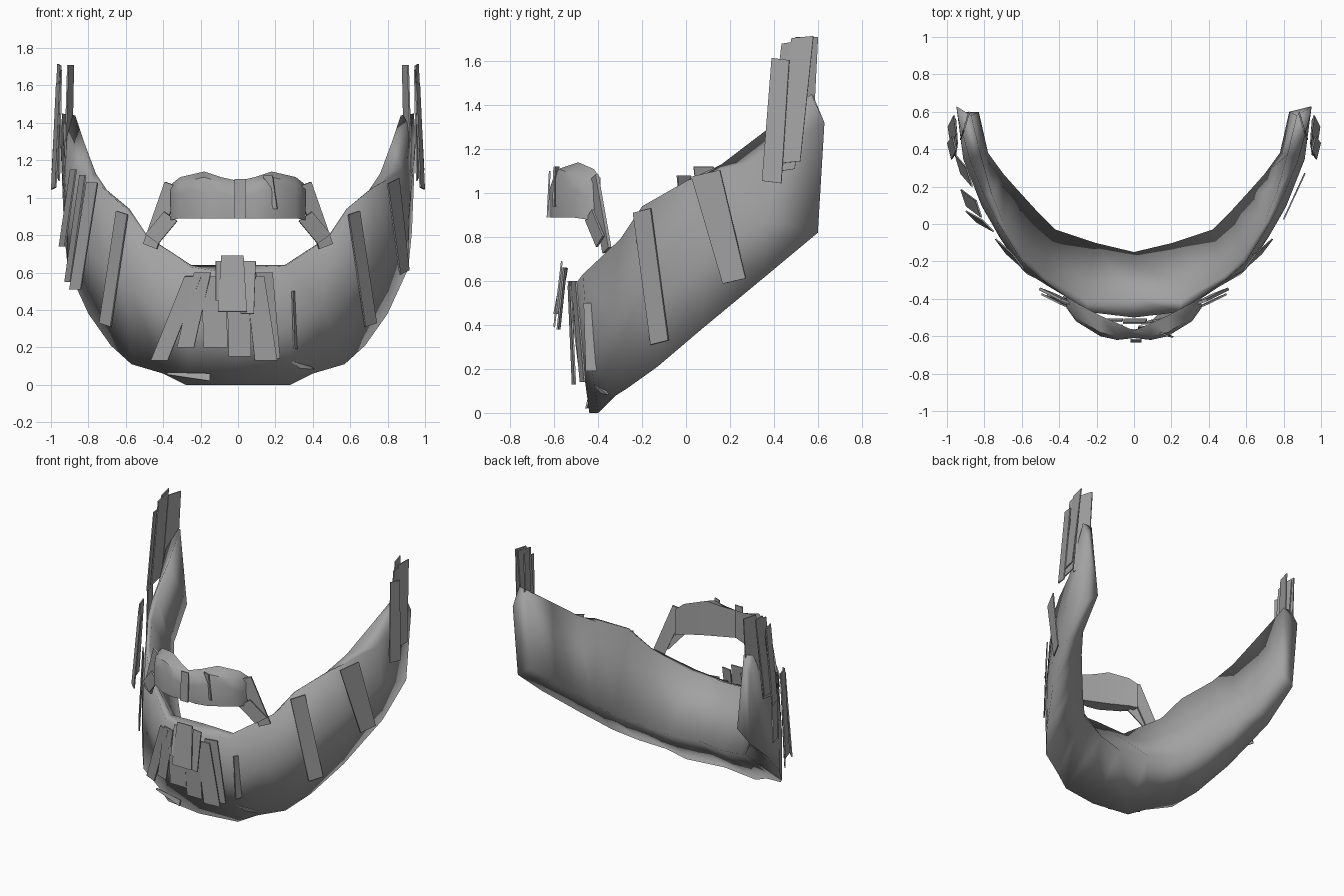
import bpy, bmesh
from mathutils import Vector

default = bpy.data.objects.get("Cube")
if default:
    bpy.data.objects.remove(default, do_unlink=True)

grey = bpy.data.materials.new("hair grey")
grey.use_nodes = True
tone = (0.36, 0.36, 0.36, 1)
grey.diffuse_color = tone
grey.node_tree.nodes["Principled BSDF"].inputs["Base Color"].default_value = tone


def finish(name, bm, angle=0.5):
    """Turn a bmesh into a grey object with smooth shading and sharp edges."""
    bmesh.ops.recalc_face_normals(bm, faces=bm.faces)
    mesh = bpy.data.meshes.new(name)
    bm.to_mesh(mesh)
    bm.free()
    mesh.materials.append(grey)
    obj = bpy.data.objects.new(name, mesh)
    bpy.context.collection.objects.link(obj)
    bpy.ops.object.select_all(action='DESELECT')
    obj.select_set(True)
    bpy.context.view_layer.objects.active = obj
    bpy.ops.object.shade_smooth_by_angle(angle=angle)


def mirrored(half):
    """Extend sections from the centre to one end into a full set."""
    other = [[Vector((-p.x, p.y, p.z)) for p in ring] for ring in reversed(half[1:])]
    return other + half


def loft(name, rings, angle):
    """Skin closed sections and cap both ends."""
    bm = bmesh.new()
    rows = [[bm.verts.new(p) for p in ring] for ring in rings]
    for a, b in zip(rows, rows[1:]):
        for i in range(len(a)):
            j = (i + 1) % len(a)
            bm.faces.new((a[i], a[j], b[j], b[i]))
    bm.faces.new(rows[0])
    bm.faces.new(rows[-1])
    finish(name, bm, angle)


def strand(name, top, bottom, across, taper=1.0, thick=0.008, mirror=False):
    """Flat lock of hair: a thin slab from top to bottom, 'across' is its width."""
    for side in ((1, -1) if mirror else (1,)):
        flip = Vector((side, 1, 1))
        t, b, w = (Vector(v) * flip for v in (top, bottom, across))
        n = (b - t).cross(w).normalized() * thick / 2
        bm = bmesh.new()
        for s in (n, -n):
            corners = (t - w / 2, t + w / 2, b + w * taper / 2, b - w * taper / 2)
            bm.faces.new([bm.verts.new(c + s) for c in corners])
        front, back = [list(f.verts) for f in bm.faces]
        for i in range(4):
            j = (i + 1) % 4
            bm.faces.new((front[i], front[j], back[j], back[i]))
        label = name if not mirror else ("left_" if side > 0 else "right_") + name
        finish(label, bm)


# Beard: outer top edge, outer bottom edge, inner lower fold and inner top edge.
# The rim is broad at the lip, thin on the cheeks and opens again by the ears.
beard_half = []
for top, bottom, fold, inner in (
    ((0, -.5, .59), (0, -.44, 0), (0, -.15, .30), (0, -.4, .64)),
    ((.25, -.47, .63), (.28, -.4, 0), (.21, -.1, .31), (.25, -.41, .64)),
    ((.49, -.3, .79), (.4, -.35, .06), (.42, -.03, .36), (.48, -.28, .79)),
    ((.6, -.2, .94), (.57, -.27, .11), (.52, .07, .43), (.58, -.18, .94)),
    ((.73, .01, 1.06), (.68, -.13, .21), (.62, .18, .53), (.7, .01, 1.04)),
    ((.8, .15, 1.1), (.8, .07, .38), (.7, .27, .62), (.76, .16, 1.13)),
    ((.88, .35, 1.15), (.91, .36, .62), (.78, .38, .72), (.82, .37, 1.29)),
    ((.94, .57, 1.45), (.93, .6, .82), (.83, .6, .9), (.87, .58, 1.44)),
):
    t, b = Vector(top), Vector(bottom)
    if t.y < .5:
        middle = (t + b) / 2 + Vector((t.x * .02, -.01, 0))
    else:
        middle = Vector((.95, .63, 1.32))
    beard_half.append([t, middle, b, Vector(fold), Vector(inner)])
loft("beard", mirrored(beard_half), 3.1)

# Moustache: x, front y, back y, top z, bottom z
moustache_half = []
for x, front, back, high, low in (
    (0, -.61, -.57, 1.09, .89),
    (.09, -.62, -.53, 1.11, .89),
    (.18, -.6, -.49, 1.14, .89),
    (.31, -.52, -.42, 1.11, .89),
    (.36, -.45, -.39, 1.07, .88),
):
    moustache_half.append([Vector(p) for p in (
        (x, back, high), (x, front + .02, high - .03), (x, front, high - .09),
        (x, front, low), (x, back, low))])
loft("moustache", mirrored(moustache_half), 0.8)

# Moustache tails and loose locks
strand("moustache_tail", (.35, -.42, 1.07), (.47, -.36, .74), (.08, .03, .03), .9, .015, True)
strand("moustache_tail_lock", (.36, -.44, .9), (.46, -.39, .78), (.07, .03, .05), 1, .01, True)
strand("moustache_centre_lock", (.01, -.62, 1.1), (.01, -.63, .89), (.06, 0, 0))
strand("moustache_side_lock", (.16, -.59, 1.12), (.2, -.6, .94), (.05, -.02, 0), .4)

# Chin locks
strand("chin_lock_centre", (-.03, -.565, .69), (-.03, -.6, .39), (.12, 0, 0), 1.3)
strand("chin_lock_right_tip", (-.09, -.55, .66), (-.09, -.59, .45), (.06, .02, 0))
strand("chin_lock_left_tip", (.06, -.55, .66), (.05, -.58, .38), (.07, -.01, 0))
strand("chin_lock_middle", (0, -.53, .57), (.01, -.51, .15), (.12, 0, 0))
strand("chin_lock_right", (-.13, -.52, .58), (-.12, -.51, .2), (.13, 0, 0))
strand("chin_lock_slanted", (-.24, -.5, .58), (-.42, -.4, .13), (.09, -.04, 0))
strand("chin_lock_right_inner", (-.19, -.52, .6), (-.28, -.47, .2), (.09, -.03, 0))
strand("chin_lock_left", (.09, -.53, .58), (.15, -.51, .13), (.1, .01, 0), 1.2)
strand("chin_lock_left_outer", (.14, -.51, .6), (.18, -.47, .14), (.09, .02, 0))
strand("jaw_lock", (.3, -.43, .5), (.31, -.42, .19), (.02, .07, 0))
strand("jaw_tip", (.3, -.4, .11), (.4, -.36, .09), (.05, .03, -.04), .3)
strand("right_jaw_tip", (-.15, -.45, .04), (-.38, -.39, .06), (0, .01, .04), .3)

# Cheek locks
strand("cheek_front_lock", (.62, -.2, .92), (.71, -.12, .32), (.06, .08, .02), 1, .008, True)
strand("left_cheek_lock", (.83, .09, 1.09), (.89, .22, .6), (.06, .13, .03), .8)
strand("right_cheek_rear_lock", (-.88, .25, 1.15), (-.94, .32, .74), (.03, -.1, 0))
strand("right_cheek_middle_lock", (-.83, .08, 1.12), (-.91, .14, .55), (.03, -.09, 0))
strand("right_cheek_inner_lock", (-.78, -.01, 1.08), (-.87, .04, .51), (.06, -.06, 0))

# Sideburns
strand("sideburn_outer", (.955, .53, 1.71), (.985, .47, 1.14), (.015, .1, .01), 1, .008, True)
strand("sideburn_front", (.96, .43, 1.61), (.985, .39, 1.05), (.02, .08, -.01), 1.1, .008, True)
strand("sideburn_inner", (.895, .55, 1.71), (.91, .51, 1.12), (-.03, .1, 0), 1.2, .008, True)
strand("sideburn_middle", (.95, .5, 1.69), (.96, .43, 1.1), (.01, .13, .02), 1, .008, True)
